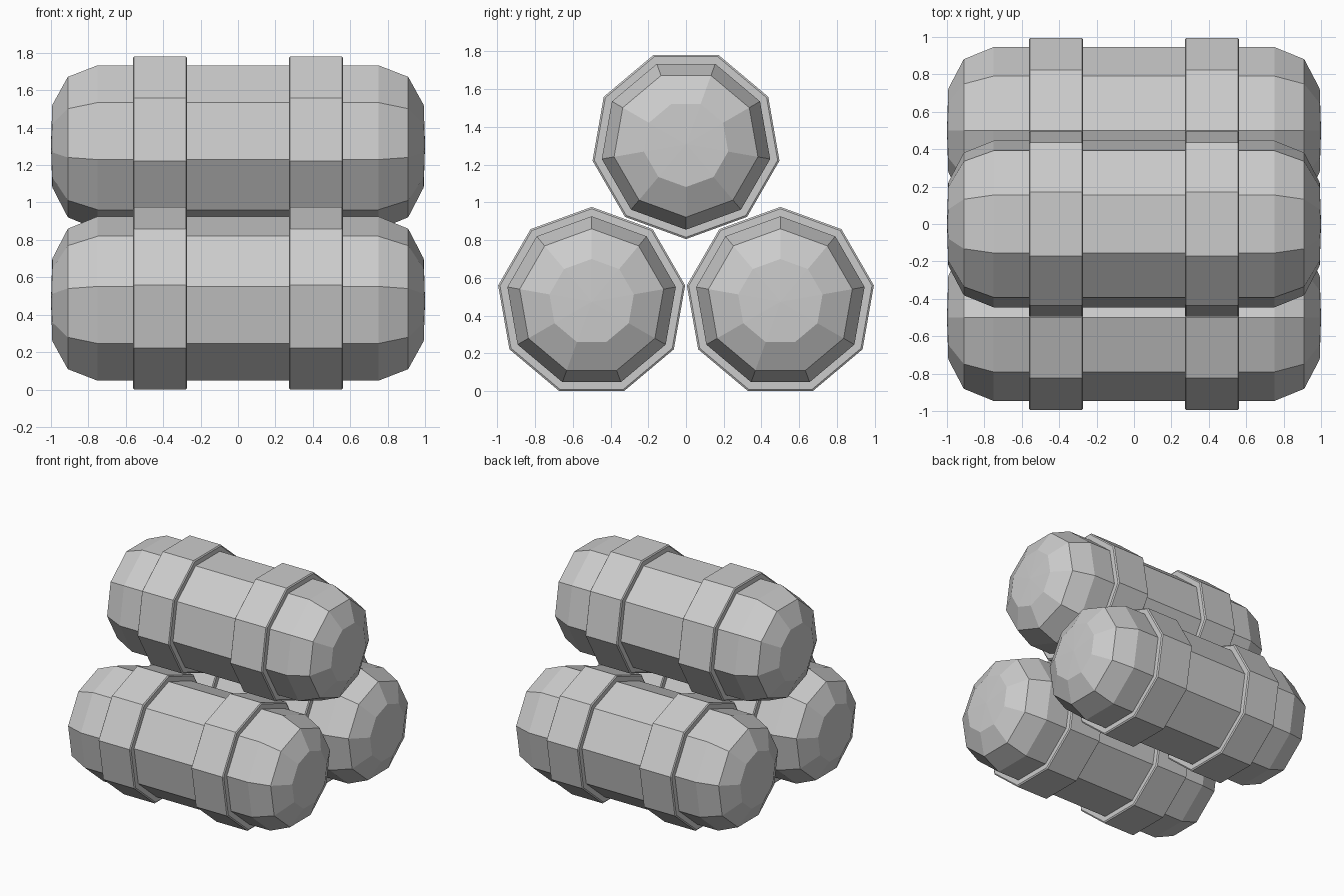
import bpy, bmesh, math

SIDES = 9
BAND_R = 0.503
INNER = BAND_R * math.cos(math.pi / SIDES)   # flat-to-centre distance

cube = bpy.data.objects.get("Cube")
if cube:
    bpy.data.objects.remove(cube, do_unlink=True)

grey = bpy.data.materials.new("light_grey")
grey.use_nodes = True
colour = (0.6, 0.6, 0.6, 1)
grey.diffuse_color = colour
grey.node_tree.nodes["Principled BSDF"].inputs["Base Color"].default_value = colour


def lathe(name, profile, centre, up, closed=False):
    """Revolve (x, radius) points about the x axis into a faceted solid."""
    bm = bmesh.new()
    rings = []
    for x, r in profile:
        if r == 0:
            rings.append([bm.verts.new((x, 0, 0))] * SIDES)
            continue
        ring = []
        for i in range(SIDES):
            a = math.tau * i / SIDES
            ring.append(bm.verts.new((x, r * math.sin(a), up * r * math.cos(a))))
        rings.append(ring)
    pairs = list(zip(rings, rings[1:]))
    if closed:
        pairs.append((rings[-1], rings[0]))
    for a, b in pairs:
        for i in range(SIDES):
            j = (i + 1) % SIDES
            bm.faces.new(dict.fromkeys((a[i], a[j], b[j], b[i])))
    bmesh.ops.recalc_face_normals(bm, faces=bm.faces)
    mesh = bpy.data.meshes.new(name)
    bm.to_mesh(mesh)
    bm.free()
    mesh.materials.append(grey)
    obj = bpy.data.objects.new(name, mesh)
    obj.location = centre
    bpy.context.collection.objects.link(obj)


# Barrel half outline, mirrored to both ends
half = [(0.75, 0.453), (0.91, 0.387), (0.993, 0.227), (1.0, 0)]
body = [(-x, r) for x, r in reversed(half)] + half

# Raised band with a slight taper, sunk into the body
band = [(-0.145, 0.43), (-0.145, 0.493), (-0.138, BAND_R),
        (0.138, BAND_R), (0.145, 0.493), (0.145, 0.43)]

# Stack: two barrels resting on a flat, the upper one turned over
stack = [("front", -0.5, INNER, 1), ("back", 0.5, INNER, 1),
         ("top", 0, 0.805 + BAND_R, -1)]
for label, y, z, up in stack:
    lathe(label + "_barrel", body, (0, y, z), up)
    for side, x in (("right", -0.417), ("left", 0.417)):
        lathe(f"{label}_{side}_band", band, (x, y, z), up, closed=True)
